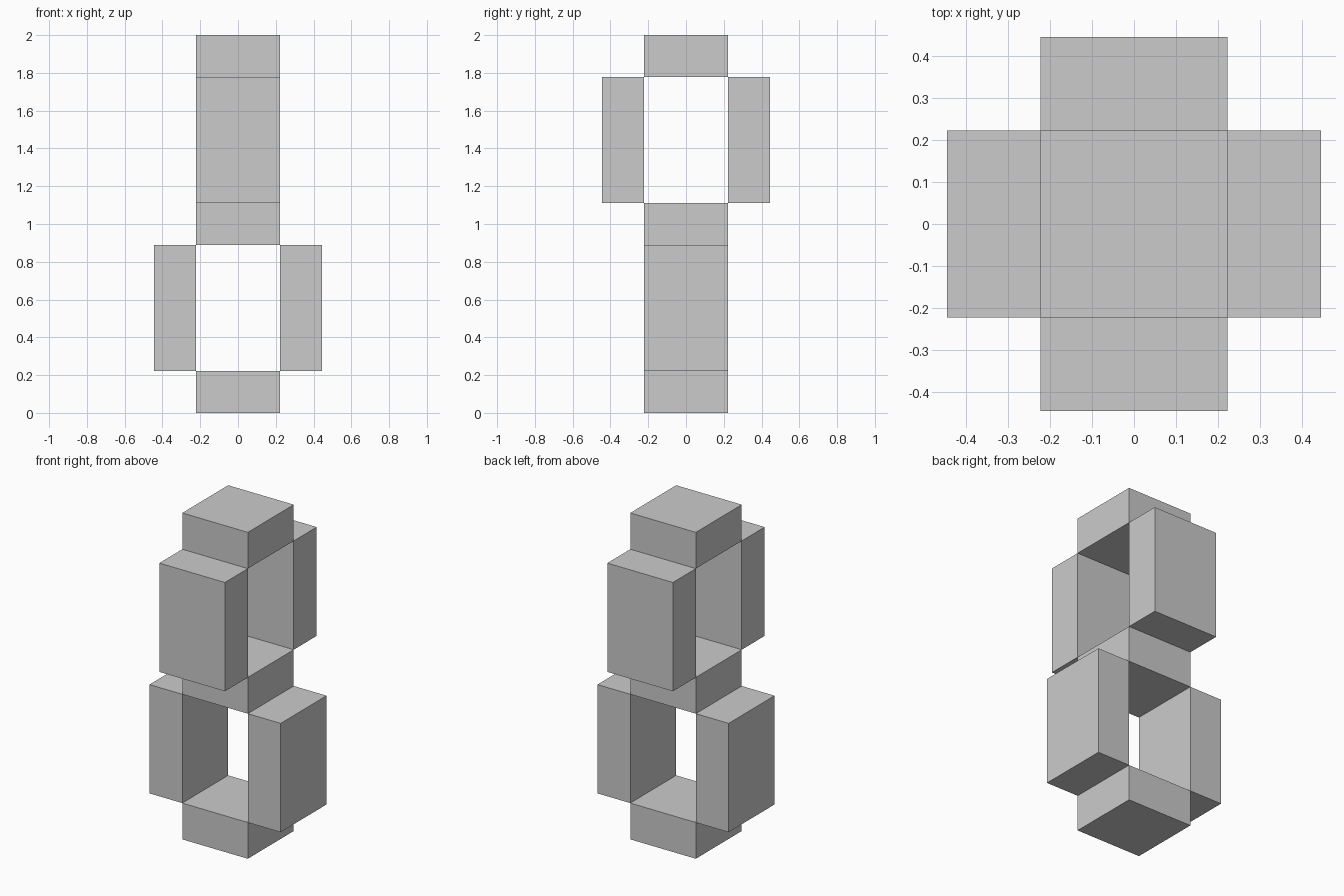
import bpy

if "Cube" in bpy.data.objects:
    bpy.data.objects.remove(bpy.data.objects["Cube"])

U = 2 / 9  # module: the whole model is nine units tall


def block(name, centre, size):
    """Flat-faced box; centre and size given in modules."""
    bpy.ops.mesh.primitive_cube_add(size=1, location=[c * U for c in centre])
    ob = bpy.context.object
    ob.name = name
    ob.scale = [s * U for s in size]
    bpy.ops.object.transform_apply(location=False, rotation=False, scale=True)
    return ob


# Square slabs on the central axis
for name, z in (("base_slab", 0.5), ("middle_slab", 4.5), ("top_slab", 8.5)):
    block(name, (0, 0, z), (2, 2, 1))

# Paired upright panels: left/right below, front/back above
for sign, side, depth in ((-1, "left", "front"), (1, "right", "back")):
    block(f"lower_{side}_panel", (sign * 1.5, 0, 2.5), (1, 2, 3))
    block(f"upper_{depth}_panel", (0, sign * 1.5, 6.5), (2, 1, 3))
